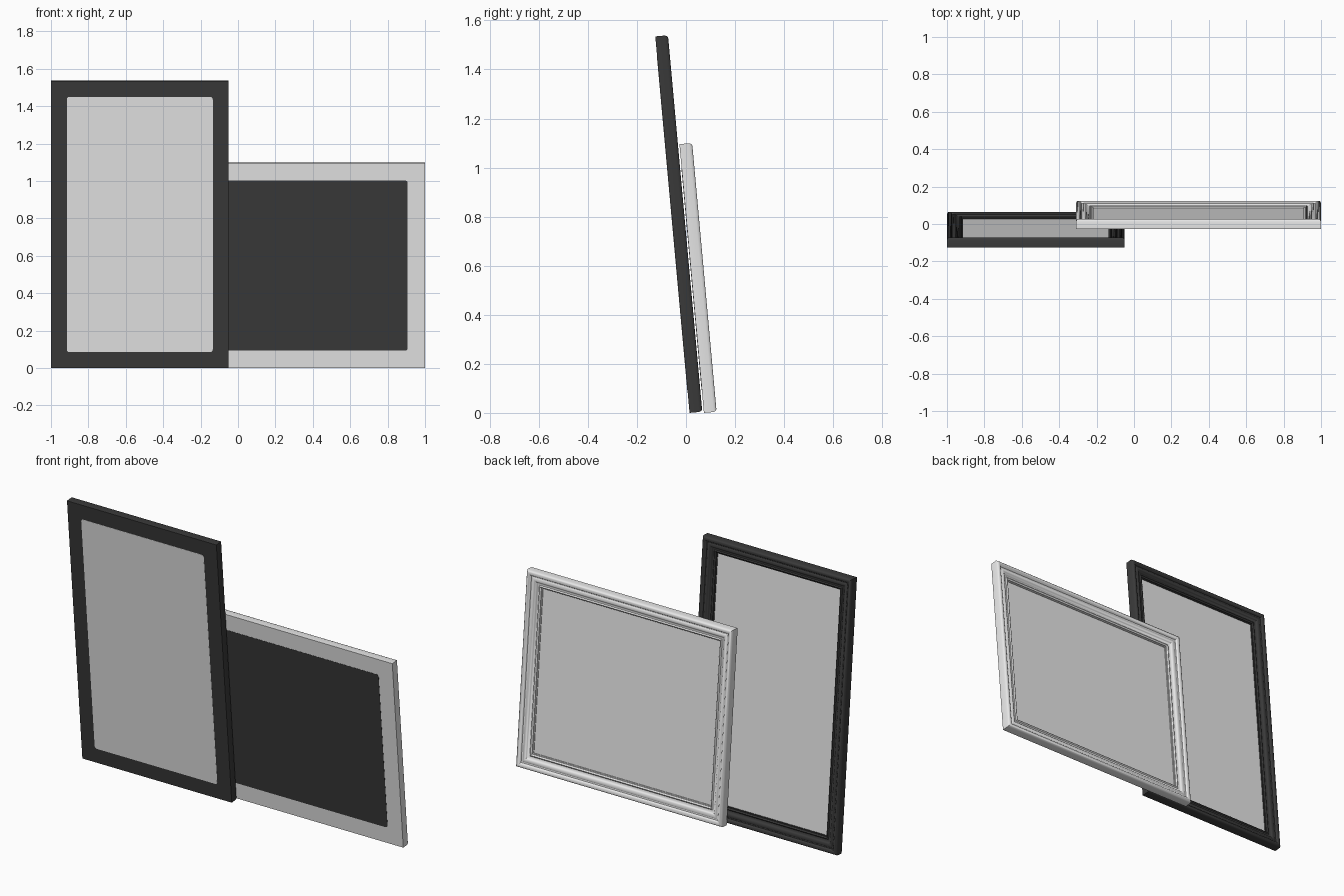
import bpy, bmesh, math

if "Cube" in bpy.data.objects:
    bpy.data.objects.remove(bpy.data.objects["Cube"])

LEAN = math.radians(5.2)


def material(name, v):
    m = bpy.data.materials.new(name)
    m.diffuse_color = (v, v, v, 1)
    m.use_nodes = True
    m.node_tree.nodes["Principled BSDF"].inputs["Base Color"].default_value = m.diffuse_color
    return m


light = material("pale grey", 0.8)
dark = material("charcoal", 0.042)

# Moulding section: (inward from the outer edge, forward from the back)
BORDER, LIP = 0.09, 0.012
SECTION = [(0, 0), (0, .039), (.004, .048), (.009, .0515), (.014, .052), (.020, .050),
           (.025, .046), (.028, .040), (.034, .039), (.039, .042), (.045, .043),
           (.051, .041), (.056, .036), (.061, .031), (.067, .029), (.071, .029),
           (.073, .032), (.077, .034), (.081, .032), (.084, .028), (.084, .024),
           (.09, .024), (.09, .018)]


def finish(bm, name, mat, x, y, smooth=False):
    bmesh.ops.recalc_face_normals(bm, faces=bm.faces)
    me = bpy.data.meshes.new(name)
    bm.to_mesh(me)
    bm.free()
    me.materials.append(mat)
    ob = bpy.data.objects.new(name, me)
    bpy.context.collection.objects.link(ob)
    ob.location = (x, y, 0)
    ob.rotation_euler = (LEAN, 0, 0)
    if smooth:
        bpy.ops.object.select_all(action='DESELECT')
        ob.select_set(True)
        bpy.context.view_layer.objects.active = ob
        bpy.ops.object.shade_smooth_by_angle(angle=math.radians(35))
    return ob


def moulding(name, w, h, border, mat, x, y):
    # mitred ring swept around the rectangle
    s = border / BORDER
    prof = [(u * s, v) for u, v in SECTION]
    prof += [(border + LIP, .018), (border + LIP, 0)]
    bm = bmesh.new()
    rings = []
    for sx, top in ((-1, 0), (1, 0), (1, 1), (-1, 1)):
        rings.append([bm.verts.new((sx * (w / 2 - u), v, h - u if top else u))
                      for u, v in prof])
    n = len(prof)
    for i in range(4):
        a, b = rings[i], rings[(i + 1) % 4]
        for j in range(n):
            k = (j + 1) % n
            bm.faces.new((a[j], b[j], b[k], a[k]))
    finish(bm, name, mat, x, y, True)


def plate(name, w, h, inset, v0, v1, radius, mat, x, y):
    # thin slab with rounded corners
    bm = bmesh.new()
    hw, z0, z1 = w / 2 - inset - radius, inset + radius, h - inset - radius
    outline = []
    for q, (cx, cz) in enumerate(((hw, z1), (-hw, z1), (-hw, z0), (hw, z0))):
        for i in range(6):
            a = math.radians(90 * q + 18 * i)
            outline.append((cx + radius * math.cos(a), cz + radius * math.sin(a)))
    back = [bm.verts.new((px, v0, pz)) for px, pz in outline]
    front = [bm.verts.new((px, v1, pz)) for px, pz in outline]
    bm.faces.new(back)
    bm.faces.new(front)
    for i in range(len(back)):
        k = (i + 1) % len(back)
        bm.faces.new((back[i], back[k], front[k], front[i]))
    finish(bm, name, mat, x, y)


def picture(prefix, x0, x1, h, border, y, frame_mat, back_mat):
    w, x = x1 - x0, (x0 + x1) / 2
    moulding(prefix + "_frame", w, h, border, frame_mat, x, y)
    plate(prefix + "_canvas", w, h, border - .002, .010, .020, .001, light, x, y)
    plate(prefix + "_backing", w, h, border, -.001, .006, .014, back_mat, x, y)


# Tall dark frame, and the wide pale frame leaning against it
picture("tall", -1.0, -0.05, 1.541, 0.085, 0.0145, dark, light)
picture("wide", -0.31, 1.0, 1.10, 0.093, 0.073, light, dark)
